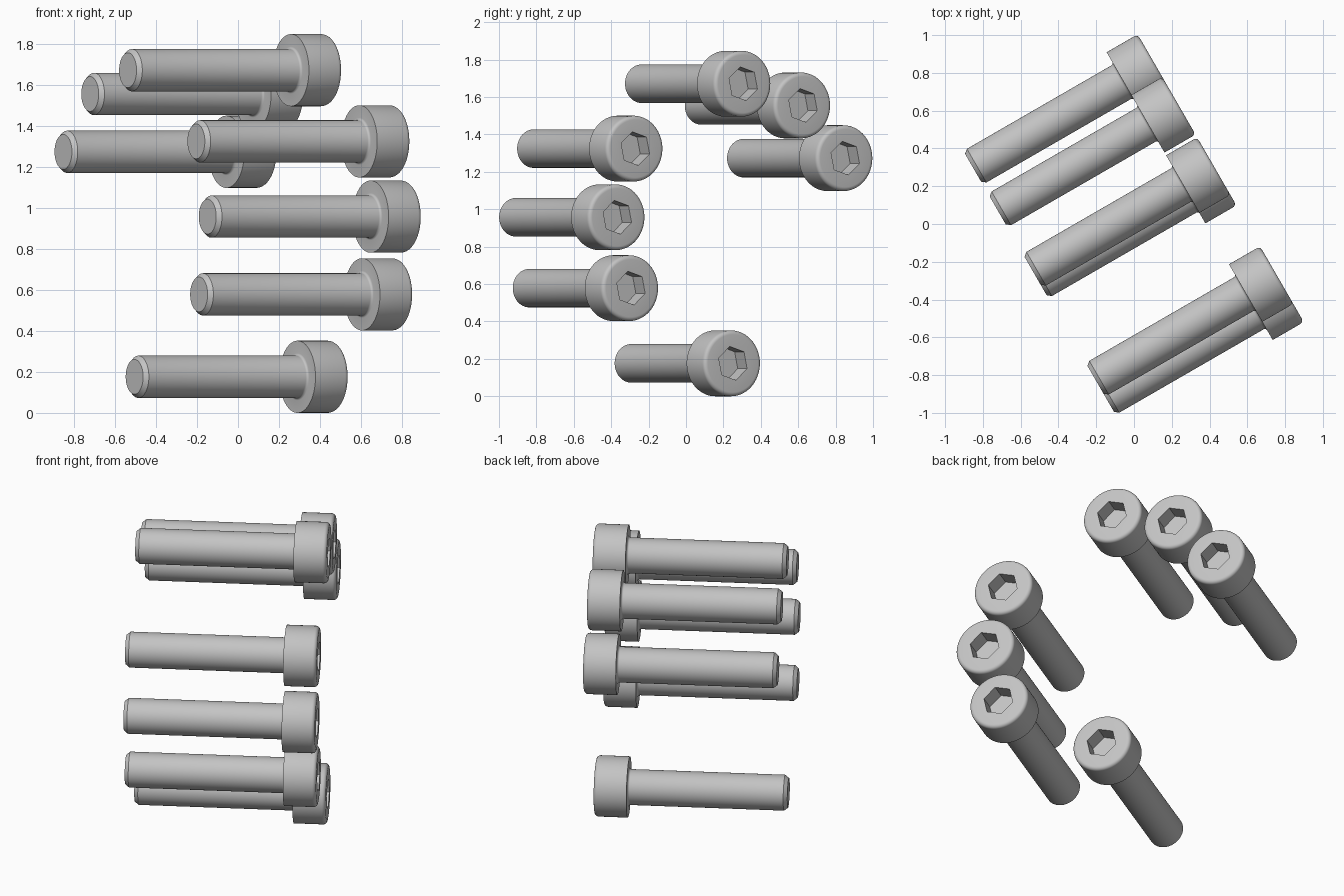
import bpy, bmesh
from math import cos, sin, pi, radians
from mathutils import Vector

cube = bpy.data.objects.get("Cube")
if cube:
    bpy.data.objects.remove(cube, do_unlink=True)

SEG = 96
HEX_START = radians(102)          # angle of one socket corner
TIP, TOP = -0.589, 0.519          # bolt ends along its axis
SHAFT_R, HEAD_R, HEAD_L = 0.103, 0.176, 0.19
HEX_R, HEX_DEPTH = 0.092, 0.1
UNDER = TOP - HEAD_L

steel = bpy.data.materials.new("plain steel grey")
steel.use_nodes = True
grey = (0.55, 0.55, 0.55, 1)
steel.diffuse_color = grey
steel.node_tree.nodes["Principled BSDF"].inputs["Base Color"].default_value = grey


def arc(cx, cr, rad, a0, a1, steps=5):
    """Points (along axis, radius) on a fillet arc."""
    angles = [radians(a0 + (a1 - a0) * i / steps) for i in range(steps + 1)]
    return [(cx + rad * cos(a), cr + rad * sin(a)) for a in angles]


def hex_radius(a):
    """Distance from the axis to the hexagon outline at angle a."""
    return HEX_R * cos(pi / 6) / cos((a - HEX_START) % (pi / 3) - pi / 6)


def build_bolt_mesh():
    bm = bmesh.new()
    angles = [HEX_START + 2 * pi * i / SEG for i in range(SEG)]

    def ring(x, radius):
        return [bm.verts.new((x, radius(a) * cos(a), radius(a) * sin(a))) for a in angles]

    # Tip chamfer, shaft, neck fillet, head with rounded front rim
    neck, rim = 0.012, 0.022
    profile = [(TIP, SHAFT_R - 0.018), (TIP + 0.022, SHAFT_R)]
    profile += arc(UNDER - neck, SHAFT_R + neck, neck, -90, 0, 4)
    profile += [(UNDER, HEAD_R)]
    profile += arc(TOP - rim, HEAD_R - rim, rim, 90, 0)
    rings = [ring(x, lambda a, r=r: r) for x, r in profile]

    # Hexagonal socket
    rings += [ring(TOP, hex_radius), ring(TOP - HEX_DEPTH, hex_radius)]

    for a, b in zip(rings, rings[1:]):
        for i in range(SEG):
            j = (i + 1) % SEG
            bm.faces.new((a[i], a[j], b[j], b[i]))
    bm.faces.new(rings[0])
    bm.faces.new(rings[-1])
    bmesh.ops.recalc_face_normals(bm, faces=bm.faces)
    mesh = bpy.data.meshes.new("socket_bolt")
    bm.to_mesh(mesh)
    bm.free()
    mesh.materials.append(steel)
    return mesh


# Seven identical bolts: (sideways offset, height)
places = [(0.054, 1.671), (0.423, 1.555), (0.684, 1.273), (-0.612, 1.324),
          (-0.723, 0.957), (-0.639, 0.578), (-0.010, 0.176)]
turn = radians(30)
side = Vector((-sin(turn), cos(turn), 0))
bolt_mesh = build_bolt_mesh()
for n, (offset, height) in enumerate(places, 1):
    bolt = bpy.data.objects.new(f"socket_bolt_{n}", bolt_mesh)
    bolt.location = side * offset + Vector((0, 0, height))
    bolt.rotation_euler.z = turn
    bpy.context.collection.objects.link(bolt)

# Smooth sides, sharp edges (shared mesh, so once is enough)
bpy.ops.object.select_all(action="DESELECT")
bolt.select_set(True)
bpy.context.view_layer.objects.active = bolt
bpy.ops.object.shade_smooth_by_angle(angle=radians(30))
